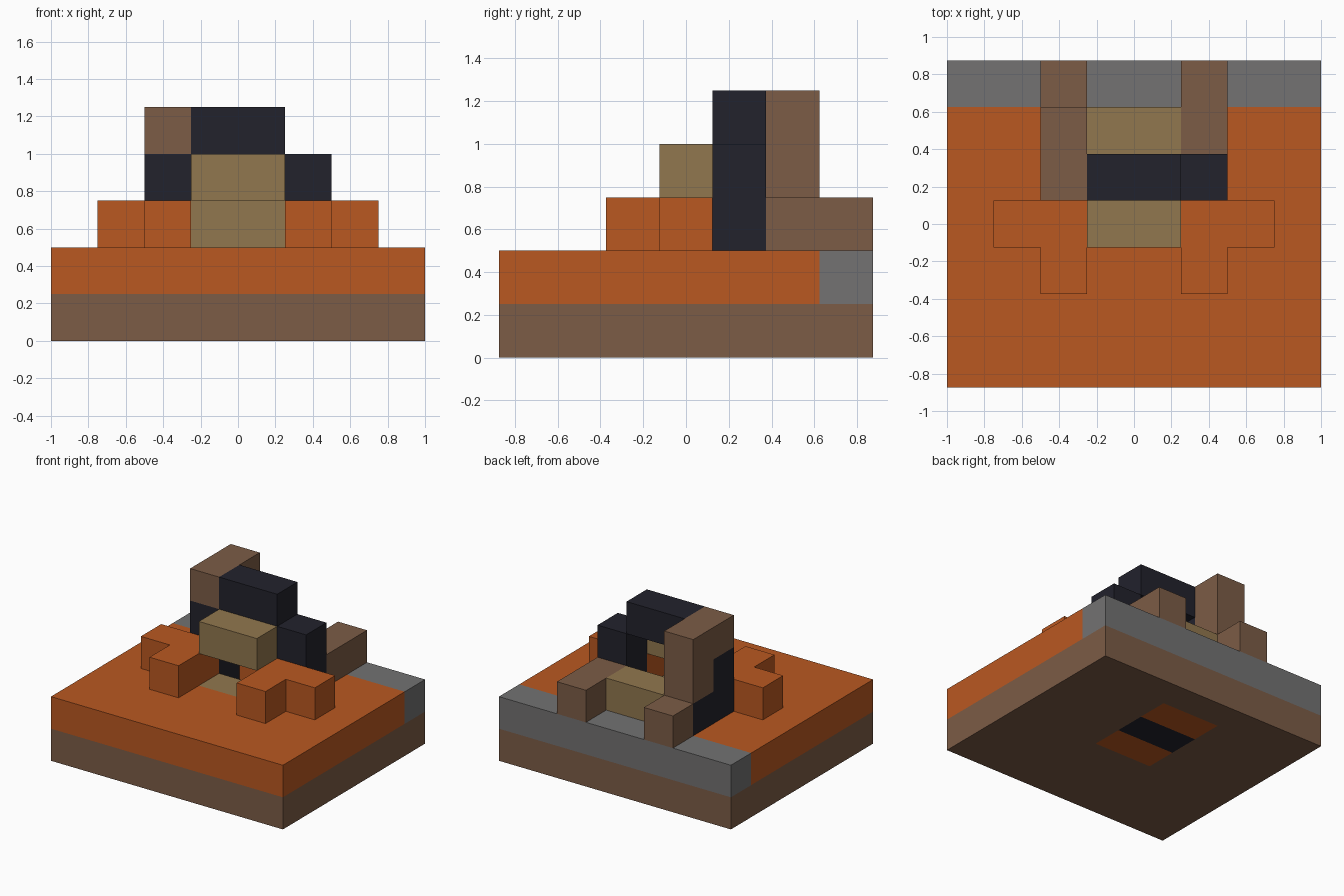
import bpy
import bmesh
from mathutils import Vector

cube = bpy.data.objects.get("Cube")
if cube:
    bpy.data.objects.remove(cube, do_unlink=True)

CELL = 0.25
ORIGIN = Vector((-1.0, -0.875, 0.0))


def linear(c):
    c /= 255
    return c / 12.92 if c <= 0.04045 else ((c + 0.055) / 1.055) ** 2.4


def material(name, *rgb):
    mat = bpy.data.materials.new(name)
    colour = [linear(c) for c in rgb] + [1.0]
    mat.use_nodes = True
    mat.diffuse_color = colour
    bsdf = next(n for n in mat.node_tree.nodes if n.type == 'BSDF_PRINCIPLED')
    bsdf.inputs["Base Color"].default_value = colour
    bsdf.inputs["Roughness"].default_value = 0.9
    return mat


brown = material("earth brown", 124, 92, 70)
orange = material("burnt orange", 186, 88, 33)
grey = material("stone grey", 115, 114, 114)
dark = material("charcoal", 34, 34, 44)
tan = material("sandy tan", 145, 119, 78)

# Block ranges in grid cells: x start/end, y start/end, z start/end.
# Later parts replace earlier ones where they overlap; None carves a hole.
PARTS = [
    # base slab
    ("base_slab", brown, [(0, 8, 0, 7, 0, 1)]),
    ("base_core", orange, [(3, 5, 3, 6, 0, 1)]),
    ("ground_layer", orange, [(0, 8, 0, 6, 1, 2)]),
    ("back_strip", grey, [(0, 8, 6, 7, 1, 2)]),
    ("floor_panel", tan, [(3, 5, 3, 4, 1, 2)]),
    ("pit_floor", dark, [(3, 5, 4, 5, 0, 1)]),
    ("pit_opening", None, [(3, 5, 4, 5, 1, 2)]),
    # dark arch with its two legs
    ("right_leg", dark, [(2, 3, 4, 5, 1, 4), (2, 3, 5, 6, 2, 3)]),
    ("left_leg", dark, [(5, 6, 4, 5, 1, 4)]),
    ("arch_bridge", dark, [(3, 5, 4, 5, 4, 5)]),
    # brown blocks behind and over the legs
    ("tall_block", brown, [(2, 3, 5, 6, 3, 5), (2, 3, 4, 5, 4, 5)]),
    ("right_back_block", brown, [(2, 3, 6, 7, 2, 3)]),
    ("left_back_block", brown, [(5, 6, 5, 7, 2, 3)]),
    # tan beams
    ("rear_beam", tan, [(3, 5, 5, 6, 2, 3)]),
    ("front_beam", tan, [(3, 5, 3, 4, 3, 4)]),
    # stepped orange blocks at the front
    ("right_front_block", orange, [(1, 3, 3, 4, 2, 3), (2, 3, 2, 3, 2, 3)]),
    ("left_front_block", orange, [(5, 7, 3, 4, 2, 3), (5, 6, 2, 3, 2, 3)]),
]

# Fill the grid
grid = {}
for name, mat, boxes in PARTS:
    for x0, x1, y0, y1, z0, z1 in boxes:
        for x in range(x0, x1):
            for y in range(y0, y1):
                for z in range(z0, z1):
                    if mat:
                        grid[x, y, z] = name
                    else:
                        grid.pop((x, y, z), None)


def build(name, mat):
    """Make one part from the outer faces of its cells."""
    bm = bmesh.new()
    for cell, owner in grid.items():
        if owner != name:
            continue
        centre = Vector(cell) + Vector((0.5, 0.5, 0.5))
        for axis in range(3):
            for sign in (-1, 1):
                n = Vector((0, 0, 0))
                n[axis] = sign
                if tuple(int(a + b) for a, b in zip(cell, n)) in grid:
                    continue
                u = Vector((0, 0, 0))
                u[(axis + 1) % 3] = 1
                v = n.cross(u)
                corners = [u + v, v - u, -u - v, u - v]
                bm.faces.new([bm.verts.new(ORIGIN + CELL * (centre + (n + c) / 2))
                              for c in corners])
    bmesh.ops.remove_doubles(bm, verts=bm.verts, dist=0.001)
    bmesh.ops.dissolve_limit(bm, angle_limit=0.01, verts=bm.verts, edges=bm.edges)
    mesh = bpy.data.meshes.new(name)
    bm.to_mesh(mesh)
    bm.free()
    mesh.materials.append(mat)
    bpy.context.collection.objects.link(bpy.data.objects.new(name, mesh))


for name, mat, boxes in PARTS:
    if mat:
        build(name, mat)
